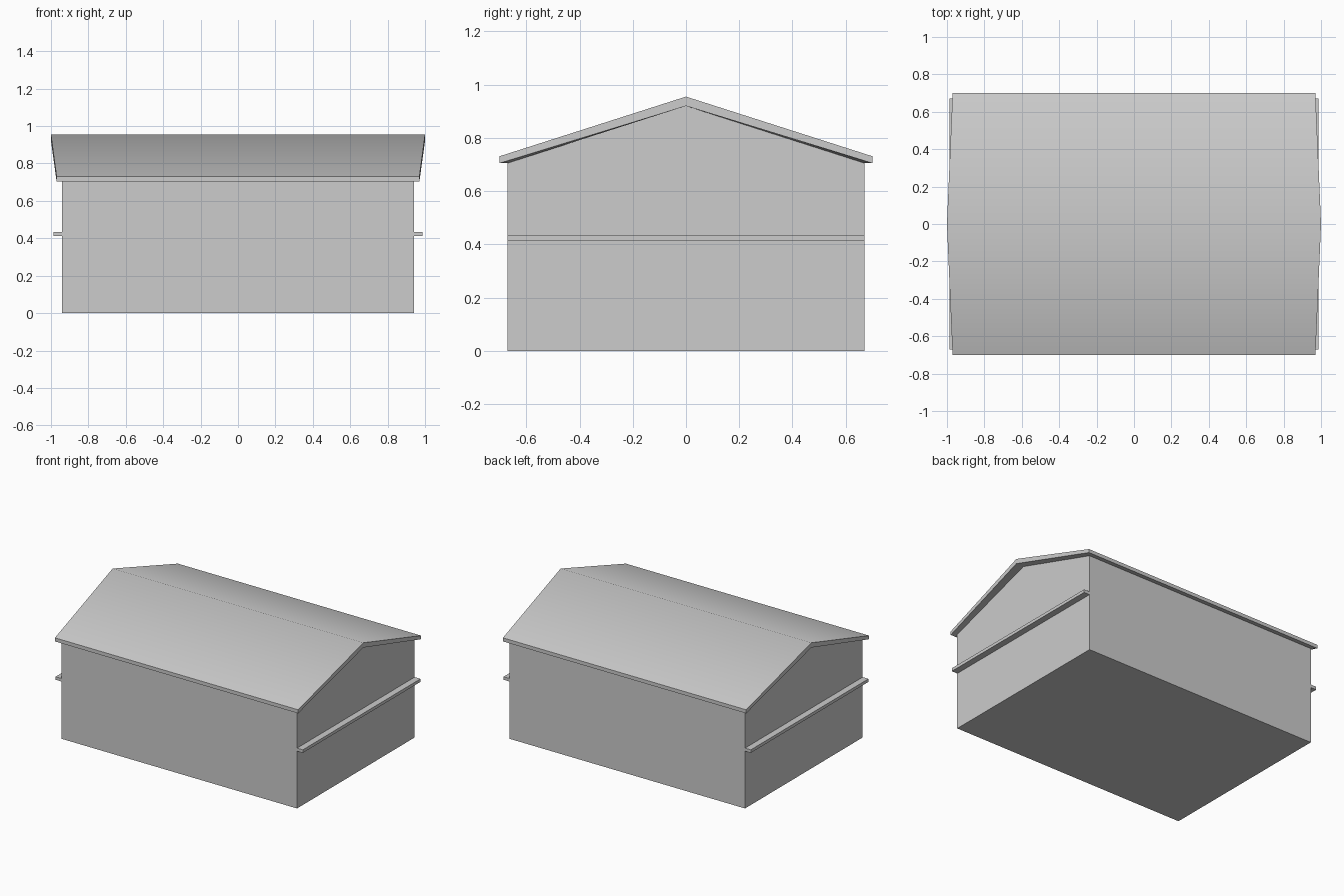
import bpy, bmesh, math

cube = bpy.data.objects.get("Cube")
if cube:
    bpy.data.objects.remove(cube, do_unlink=True)

grey = bpy.data.materials.new("light_grey")
grey.use_nodes = True
colour = (0.604, 0.604, 0.604, 1)
grey.diffuse_color = colour
grey.node_tree.nodes["Principled BSDF"].inputs["Base Color"].default_value = colour


def finish(bm, name):
    bmesh.ops.recalc_face_normals(bm, faces=bm.faces)
    mesh = bpy.data.meshes.new(name)
    bm.to_mesh(mesh)
    bm.free()
    obj = bpy.data.objects.new(name, mesh)
    mesh.materials.append(grey)
    bpy.context.collection.objects.link(obj)
    return obj


def gable_ring(bm, eave_x, ridge_x, y, eave_z, ridge_z):
    """Six points around a gable roof outline, ridge ends at index 2 and 5."""
    return [bm.verts.new(p) for p in (
        (-eave_x, -y, eave_z), (eave_x, -y, eave_z), (ridge_x, 0, ridge_z),
        (eave_x, y, eave_z), (-eave_x, y, eave_z), (-ridge_x, 0, ridge_z))]


def bridge(bm, a, b):
    for i in range(len(a)):
        j = (i + 1) % len(a)
        bm.faces.new((a[i], a[j], b[j], b[i]))


WALL_X, WALL_Y, EAVE_Z, PEAK_Z = 0.94, 0.67, 0.705, 0.92

# Walls: gabled end profile extruded along the length
bm = bmesh.new()
profile = [(-WALL_Y, 0), (WALL_Y, 0), (WALL_Y, EAVE_Z), (0, PEAK_Z), (-WALL_Y, EAVE_Z)]
ends = [[bm.verts.new((x, y, z)) for y, z in profile] for x in (-WALL_X, WALL_X)]
bridge(bm, *ends)
for end in ends:
    bm.faces.new(end)
finish(bm, "walls")

# Roof: soffit flaring out from the wall tops, fascia, then two slopes
bm = bmesh.new()
inner = gable_ring(bm, WALL_X, WALL_X, WALL_Y, EAVE_Z, PEAK_Z)
lower = gable_ring(bm, 0.97, 1.0, 0.7, EAVE_Z, PEAK_Z)
upper = gable_ring(bm, 0.97, 1.0, 0.7, 0.731, 0.955)
bridge(bm, inner, lower)
bridge(bm, lower, upper)
for ring in (inner, upper):
    bm.faces.new((ring[0], ring[1], ring[2], ring[5]))
    bm.faces.new((ring[5], ring[2], ring[3], ring[4]))
roof = finish(bm, "roof")
bpy.ops.object.select_all(action='DESELECT')
roof.select_set(True)
bpy.context.view_layer.objects.active = roof
bpy.ops.object.shade_smooth_by_angle(angle=math.radians(40))

# Ledges across both gable ends
for side, name in ((1, "left_ledge"), (-1, "right_ledge")):
    bm = bmesh.new()
    bmesh.ops.create_cube(bm, size=1)
    bmesh.ops.scale(bm, vec=(0.046, 2 * WALL_Y, 0.022), verts=bm.verts)
    bmesh.ops.translate(bm, vec=(side * 0.963, 0, 0.424), verts=bm.verts)
    finish(bm, name)
